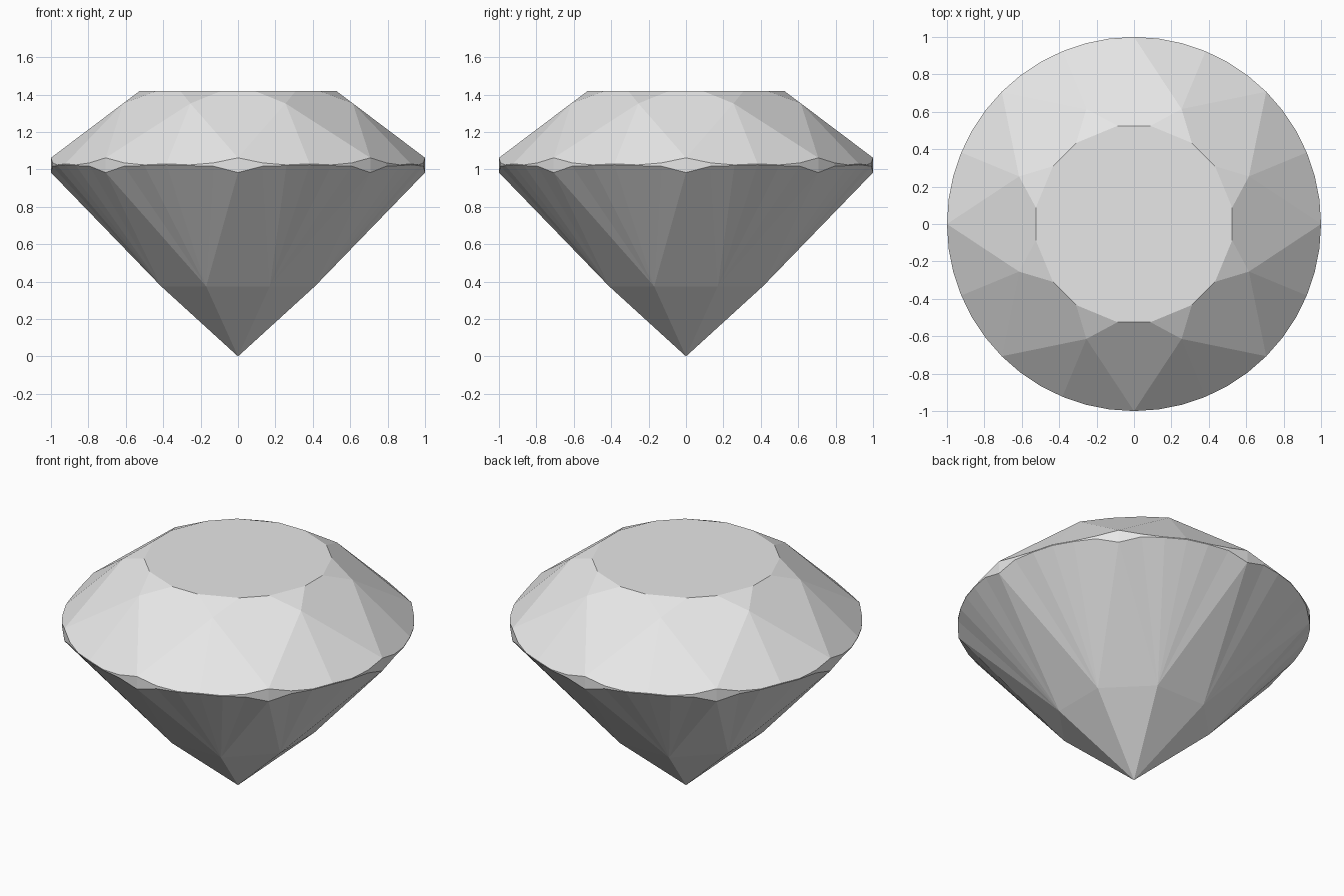
import bpy, bmesh
from math import sin, cos, radians
from mathutils import Vector

if "Cube" in bpy.data.objects:
    bpy.data.objects.remove(bpy.data.objects["Cube"])

SIDES = 8            # main facets around the stone
STEP = 360 / SIDES
HALF = STEP / 2
CUTS = 6             # girdle segments per main facet
TABLE_Z, TABLE_X = 1.42, 0.525
MID_R, LOW_R, LOW_Z = 0.665, 0.445, 0.375
TOP_PEAK, TOP_PINCH = 1.062, 1.03
LOW_PEAK, LOW_PINCH = 0.983, 1.025


def polar(radius, degrees, z):
    a = radians(degrees)
    return Vector((radius * cos(a), radius * sin(a), z))


def height_on_plane(a, b, c, p):
    """Height of the plane through a, b, c above the point p."""
    n = (b - a).cross(c - a)
    return a.z - (n.x * (p.x - a.x) + n.y * (p.y - a.y)) / n.z


# Material
grey = bpy.data.materials.new("pale_grey")
grey.use_nodes = True
colour = (0.8, 0.8, 0.8, 1)
grey.diffuse_color = colour
grey.node_tree.nodes["Principled BSDF"].inputs["Base Color"].default_value = colour

bm = bmesh.new()

# Table corners: a short edge over each kite, a long edge over each star
table = []
for i in range(SIDES):
    for side in (-1, 1):
        p = polar(TABLE_X / cos(radians(9.5)), i * STEP + side * 9.5, TABLE_Z)
        table.append(bm.verts.new(p))

# Shared corners between neighbouring kites, above and below the girdle
kite_z = TOP_PEAK + (TABLE_Z - TOP_PEAK) * (1 - MID_R * cos(radians(HALF))) / (1 - TABLE_X)
mid = [bm.verts.new(polar(MID_R, i * STEP + HALF, kite_z)) for i in range(SIDES)]
low = [bm.verts.new(polar(LOW_R, i * STEP + HALF, LOW_Z)) for i in range(SIDES)]
tip = bm.verts.new((0, 0, 0))


def girdle_height(angle, inner, peak, pinch):
    """Scalloped edge where a girdle facet meets the round rim."""
    p = polar(1, angle, 0)
    return height_on_plane(inner, polar(1, 0, peak), polar(1, HALF, pinch), p)


# Scalloped rims
upper, lower = [], []
for i in range(SIDES * CUTS):
    angle = i * STEP / CUTS
    fold = angle % STEP
    fold = min(fold, STEP - fold)
    top = girdle_height(fold, polar(MID_R, HALF, kite_z), TOP_PEAK, TOP_PINCH)
    bottom = girdle_height(fold, polar(LOW_R, HALF, LOW_Z), LOW_PEAK, LOW_PINCH)
    upper.append(bm.verts.new(polar(1, angle, top)))
    lower.append(bm.verts.new(polar(1, angle, min(bottom, top - 0.004))))

# Facets
bm.faces.new(table)
for i in range(SIDES):
    j = (i + 1) % SIDES
    start = i * CUTS
    left, right = table[2 * i], table[2 * i + 1]
    # Crown kite and star
    bm.faces.new((left, mid[i - 1], upper[start], mid[i], right))
    bm.faces.new((right, mid[i], table[2 * j]))
    # Pavilion kite, in two slightly bent halves
    bm.faces.new((low[i - 1], low[i], lower[start]))
    bm.faces.new((low[i - 1], tip, low[i]))
    # Girdle facets fanned from the shared corners, and the rim band
    for k in range(CUTS):
        a = start + k
        b = (a + 1) % len(upper)
        bm.faces.new((mid[i], upper[a], upper[b]))
        bm.faces.new((low[i], lower[b], lower[a]))
        bm.faces.new((upper[a], lower[a], lower[b], upper[b]))

bmesh.ops.recalc_face_normals(bm, faces=bm.faces[:])
mesh = bpy.data.meshes.new("cut_gem")
bm.to_mesh(mesh)
bm.free()
mesh.materials.append(grey)
gem = bpy.data.objects.new("cut_gem", mesh)
bpy.context.collection.objects.link(gem)
